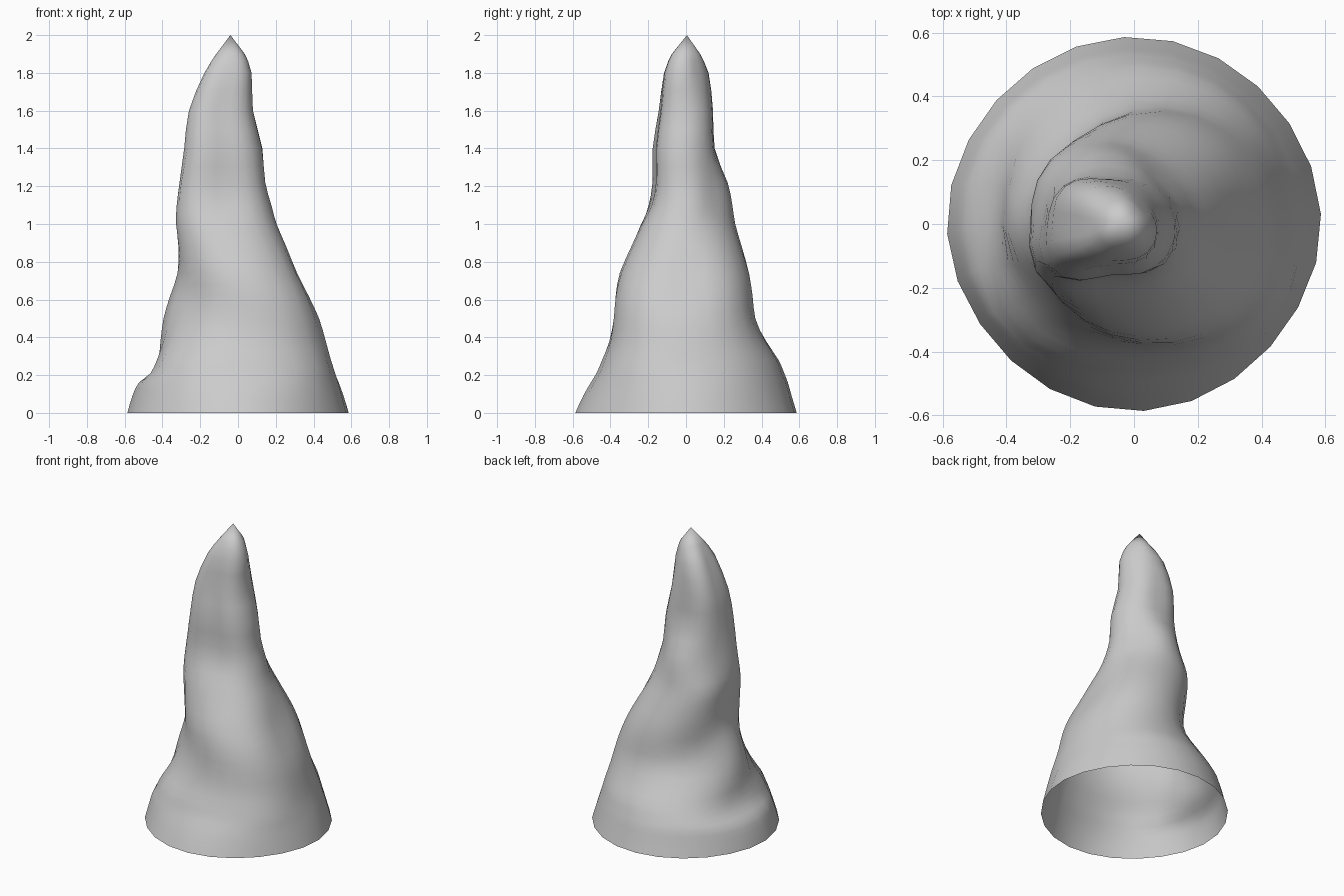
import bpy, bmesh, math
from mathutils import Vector

if "Cube" in bpy.data.objects:
    bpy.data.objects.remove(bpy.data.objects["Cube"])

SIDES = 24
STEPS = 2
ANGLES = [math.radians(a) for a in (0, 38, 90, 142, 180, 218, 270, 322)]

# Each ring: height, then reach towards E, NE, N, NW, W, SW, S, SE
RINGS = [
    (.09, .56, .555, .56, .555, .56, .55, .545, .555),
    (.16, .535, .535, .54, .535, .525, .53, .505, .54),
    (.21, .515, .52, .52, .505, .46, .51, .475, .53),
    (.28, .49, .50, .49, .46, .42, .48, .445, .51),
    (.38, .465, .465, .425, .405, .41, .415, .405, .48),
    (.50, .43, .43, .365, .335, .395, .36, .38, .455),
    (.62, .37, .395, .35, .305, .36, .33, .37, .42),
    (.74, .31, .345, .335, .315, .32, .33, .35, .36),
    (.88, .255, .27, .295, .33, .315, .335, .29, .285),
    (1.0, .205, .205, .26, .329, .325, .335, .235, .22),
    (1.1, .175, .165, .245, .30, .31, .325, .185, .18),
    (1.22, .14, .135, .22, .27, .29, .31, .16, .155),
    (1.4, .13, .12, .15, .25, .28, .29, .16, .14),
    (1.6, .08, .09, .14, .245, .255, .258, .135, .10),
    (1.8, .07, .06, .115, .185, .175, .183, .115, .09),
    (1.9, .035, .037, .075, .108, .115, .113, .075, .05),
]


def cubic(p0, p1, p2, p3, t):
    return p1 + .5 * t * (p2 - p0 + t * (2 * p0 - 5 * p1 + 4 * p2 - p3
                                         + t * (3 * (p1 - p2) + p3 - p0)))


def smooth_radius(radii, angle):
    """Cyclic cubic through the eight radii."""
    n = len(radii)
    ext = ANGLES + [2 * math.pi]
    i = max(k for k in range(n) if ext[k] <= angle + 1e-9)
    t = (angle - ext[i]) / (ext[i + 1] - ext[i])
    return cubic(*(radii[(i + k) % n] for k in (-1, 0, 1, 2)), t)


def make_ring(bm, row):
    z, reach = row[0], row[1:]
    centre = Vector(((reach[0] - reach[4]) / 2, (reach[2] - reach[6]) / 2, z))
    radii = [r - centre.x * math.cos(a) - centre.y * math.sin(a)
             for r, a in zip(reach, ANGLES)]
    verts = []
    for s in range(SIDES):
        a = (2 * math.pi * s / SIDES + math.radians(3)) % (2 * math.pi)
        r = smooth_radius(radii, a)
        verts.append(bm.verts.new(centre + Vector((r * math.cos(a), r * math.sin(a), 0))))
    return verts


# Lumpy rock spire, open underneath, with rings eased between the key heights
bm = bmesh.new()
rows = [[0, .587, .58, .587, .58, .587, .575, .587, .575]] + RINGS
loops = []
for i in range(len(rows) - 1):
    four = [rows[max(i - 1, 0)], rows[i], rows[i + 1], rows[min(i + 2, len(rows) - 1)]]
    for k in range(STEPS):
        loops.append(make_ring(bm, [cubic(*p, k / STEPS) for p in zip(*four)]))
loops.append(make_ring(bm, rows[-1]))
for low, high in zip(loops, loops[1:]):
    for s in range(SIDES):
        n = (s + 1) % SIDES
        bm.faces.new((low[s], low[n], high[n], high[s]))

# Pointed tip
tip = bm.verts.new((-.04, .005, 2))
for s in range(SIDES):
    bm.faces.new((loops[-1][s], loops[-1][(s + 1) % SIDES], tip))
for f in bm.faces:
    f.smooth = True

mesh = bpy.data.meshes.new("rock_spire")
bm.to_mesh(mesh)
bm.free()
bpy.context.collection.objects.link(bpy.data.objects.new("rock_spire", mesh))
